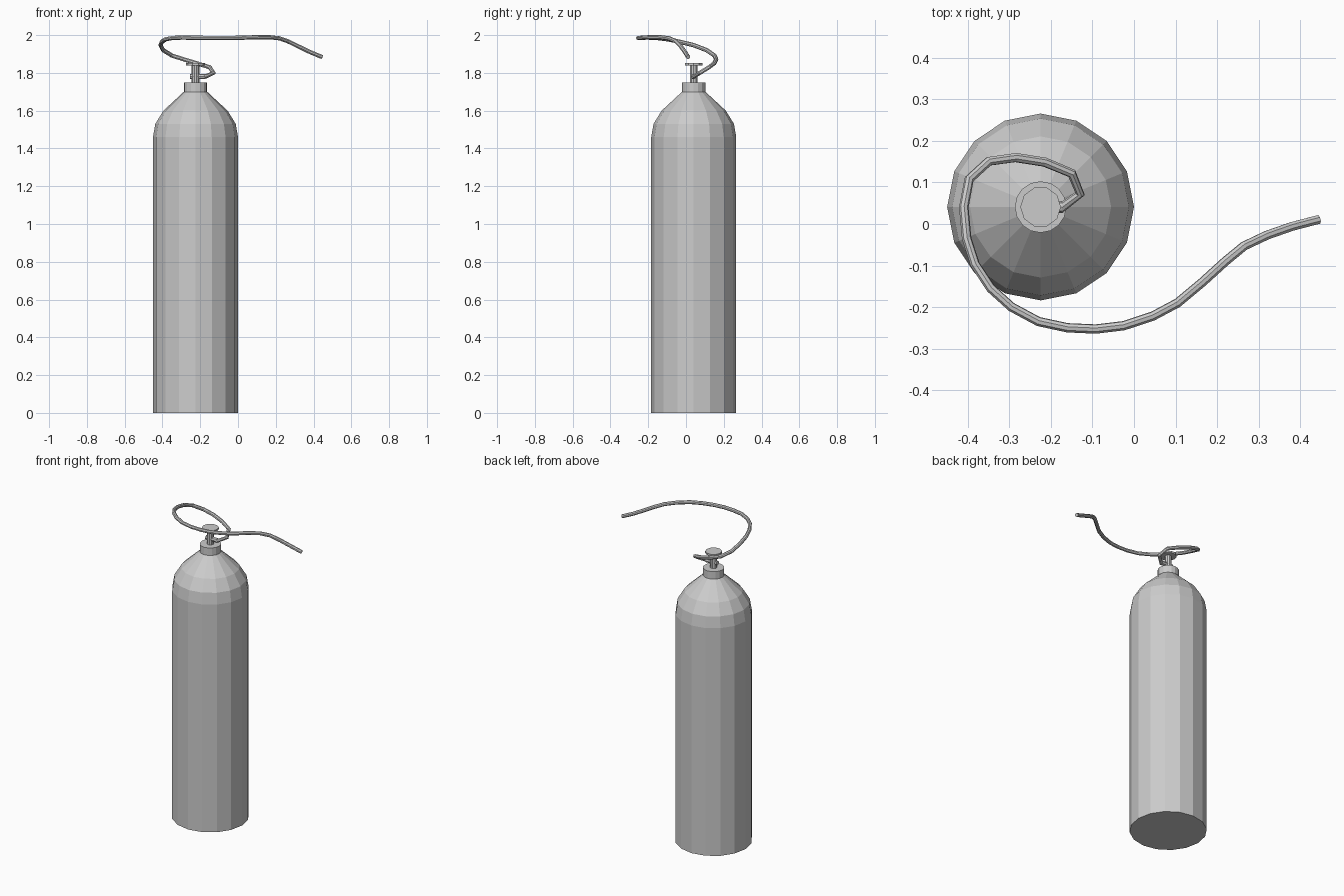
import bpy, bmesh, math

if "Cube" in bpy.data.objects:
    bpy.data.objects.remove(bpy.data.objects["Cube"])

CX, CY = -0.225, 0.041


def lathe(name, profile, sides):
    """Closed flat-shaded solid of revolution from (radius, z) pairs."""
    bm = bmesh.new()
    rings = [[bm.verts.new((CX + r * math.cos(2 * math.pi * i / sides),
                            CY + r * math.sin(2 * math.pi * i / sides), z))
              for i in range(sides)] for r, z in profile]
    for a, b in zip(rings, rings[1:]):
        for i in range(sides):
            j = (i + 1) % sides
            bm.faces.new((a[i], a[j], b[j], b[i]))
    bm.faces.new(rings[0][::-1])
    bm.faces.new(rings[-1])
    me = bpy.data.meshes.new(name)
    bm.to_mesh(me)
    bm.free()
    ob = bpy.data.objects.new(name, me)
    bpy.context.collection.objects.link(ob)
    return ob


def tube(name, points, radius):
    """Flat-shaded, capped octagonal tube along a polyline."""
    cu = bpy.data.curves.new(name, 'CURVE')
    cu.dimensions = '3D'
    cu.bevel_depth = radius
    cu.bevel_resolution = 2
    cu.use_fill_caps = True
    sp = cu.splines.new('POLY')
    sp.points.add(len(points) - 1)
    for p, co in zip(sp.points, points):
        p.co = (*co, 1)
    sp.use_smooth = False
    ob = bpy.data.objects.new(name, cu)
    bpy.context.collection.objects.link(ob)
    return ob


# Tank with rounded shoulder
lathe("tank", [(0.225, 0), (0.225, 1.46), (0.213, 1.53), (0.17, 1.60),
               (0.062, 1.70)], 16)
# Neck collar
lathe("neck_collar", [(0.062, 1.69), (0.062, 1.748)], 16)
# Valve stem and hand wheel
lathe("valve_stem", [(0.020, 1.74), (0.020, 1.842)], 10)
lathe("valve_wheel", [(0.049, 1.84), (0.049, 1.852)], 10)
# Outlet across the stem
tube("valve_outlet", [(-0.253, 0.041, 1.781), (-0.173, 0.041, 1.781)], 0.014)

# Hose coiling round the valve and out to the right
tube("hose", [
    (-0.18, 0.035, 1.777), (-0.130, 0.073, 1.80), (-0.150, 0.122, 1.83),
    (-0.215, 0.149, 1.85), (-0.285, 0.160, 1.871), (-0.350, 0.151, 1.892),
    (-0.397, 0.108, 1.921), (-0.410, 0.040, 1.947), (-0.403, -0.035, 1.965),
    (-0.383, -0.097, 1.978), (-0.345, -0.155, 1.985), (-0.295, -0.200, 1.987),
    (-0.230, -0.235, 1.986), (-0.160, -0.250, 1.985), (-0.092, -0.253, 1.985),
    (-0.025, -0.245, 1.985), (0.045, -0.222, 1.987), (0.105, -0.190, 1.989),
    (0.165, -0.140, 1.989), (0.220, -0.090, 1.983), (0.265, -0.053, 1.967),
    (0.320, -0.027, 1.940), (0.380, -0.006, 1.911), (0.445, 0.011, 1.884)],
    0.0115)
